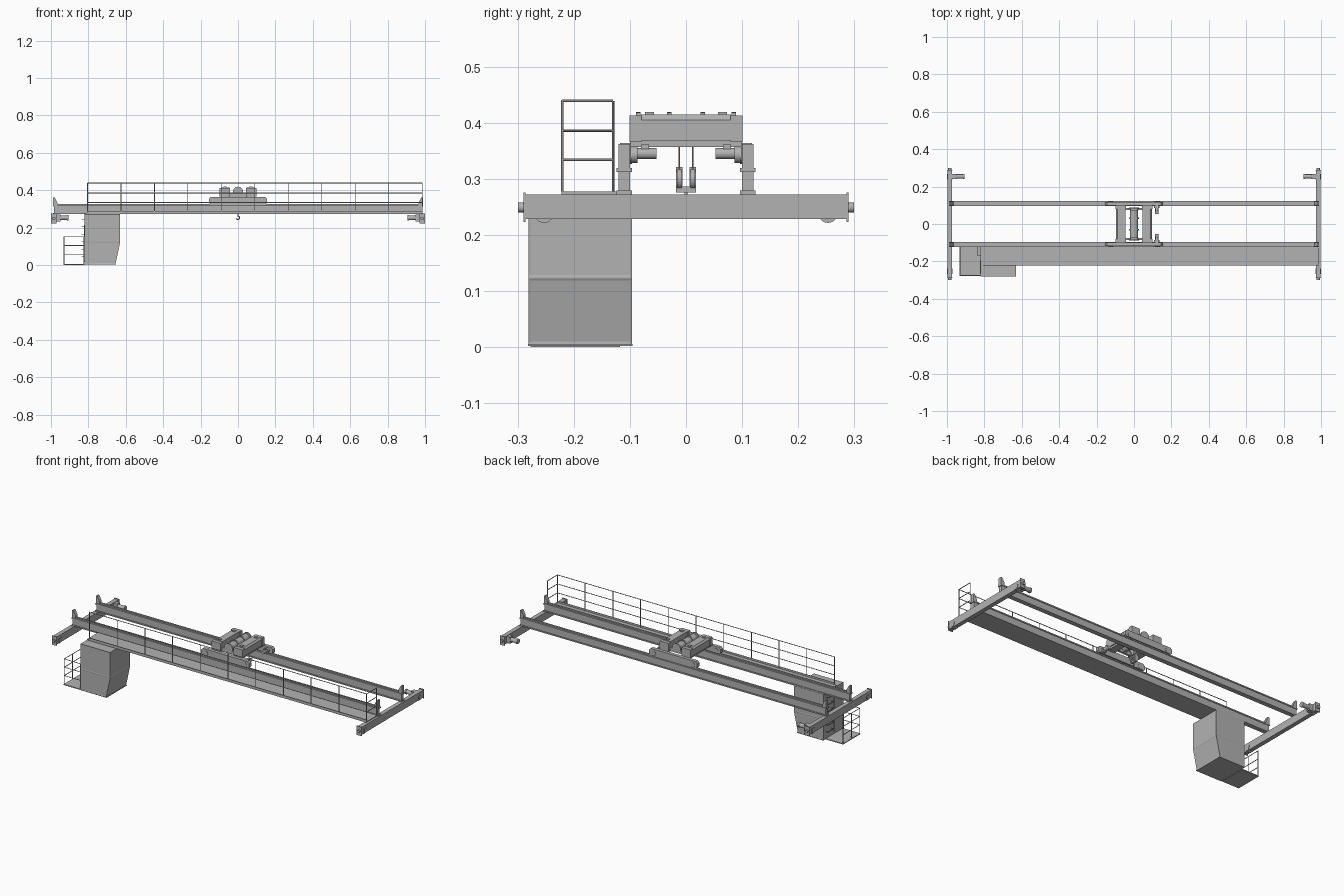
import bpy, bmesh, math
from mathutils import Vector

if "Cube" in bpy.data.objects:
    bpy.data.objects.remove(bpy.data.objects["Cube"])

grey = bpy.data.materials.new("steel_grey")
grey.diffuse_color = (0.45, 0.45, 0.45, 1)
grey.use_nodes = True
grey.node_tree.nodes["Principled BSDF"].inputs["Base Color"].default_value = grey.diffuse_color


def finish(name, bm, smooth=False):
    bmesh.ops.recalc_face_normals(bm, faces=bm.faces[:])
    mesh = bpy.data.meshes.new(name)
    bm.to_mesh(mesh)
    bm.free()
    mesh.materials.append(grey)
    ob = bpy.data.objects.new(name, mesh)
    bpy.context.collection.objects.link(ob)
    if smooth:
        bpy.ops.object.select_all(action='DESELECT')
        ob.select_set(True)
        bpy.context.view_layer.objects.active = ob
        bpy.ops.object.shade_smooth_by_angle(angle=math.radians(35))
    return ob


def add_box(bm, x0, x1, y0, y1, z0, z1):
    vs = bmesh.ops.create_cube(bm, size=1)["verts"]
    for v in vs:
        v.co = Vector(((x0 + x1) / 2 + v.co.x * (x1 - x0),
                       (y0 + y1) / 2 + v.co.y * (y1 - y0),
                       (z0 + z1) / 2 + v.co.z * (z1 - z0)))


def box(name, *limits):
    bm = bmesh.new()
    add_box(bm, *limits)
    return finish(name, bm)


def add_rod(bm, a, b, r, sides=6, r2=None):
    a, b = Vector(a), Vector(b)
    vs = bmesh.ops.create_cone(bm, cap_ends=True, segments=sides, radius1=r,
                               radius2=r if r2 is None else r2, depth=(b - a).length)["verts"]
    turn = (b - a).to_track_quat('Z', 'Y')
    for v in vs:
        v.co = turn @ v.co + (a + b) / 2


def rod(name, a, b, r, sides=16):
    bm = bmesh.new()
    add_rod(bm, a, b, r, sides)
    return finish(name, bm, True)


def prism(name, pts, lo, hi, axis='Y'):
    """Extrude a profile: (x, z) points along Y, or (y, z) points along X."""
    def at(p, d):
        return (p[0], d, p[1]) if axis == 'Y' else (d, p[0], p[1])
    bm = bmesh.new()
    a = [bm.verts.new(at(p, lo)) for p in pts]
    b = [bm.verts.new(at(p, hi)) for p in pts]
    bm.faces.new(a)
    bm.faces.new(b[::-1])
    for i in range(len(pts)):
        j = (i + 1) % len(pts)
        bm.faces.new((a[i], a[j], b[j], b[i]))
    return finish(name, bm)


def rails(name, pairs, r):
    bm = bmesh.new()
    for a, b in pairs:
        add_rod(bm, a, b, r)
    return finish(name, bm)


# Bridge girders with flanges, crane rail and end stops
for s, side in ((-1, "front"), (1, "rear")):
    y = s * 0.11
    bm = bmesh.new()
    add_box(bm, -0.99, 0.99, y - 0.0135, y + 0.0135, 0.272, 0.279)
    add_box(bm, -0.985, 0.985, y - 0.010, y + 0.010, 0.279, 0.312)
    add_box(bm, -0.99, 0.99, y - 0.0135, y + 0.0135, 0.312, 0.319)
    add_box(bm, -0.975, 0.975, y - 0.004, y + 0.004, 0.319, 0.326)
    finish(side + "_girder", bm)
    for e in (-1, 1):
        prism(side + "_end_stop", [(e * x, z) for x, z in
              ((0.988, 0.319), (0.988, 0.362), (0.980, 0.362), (0.966, 0.335), (0.966, 0.319))],
              y - 0.010, y + 0.010)

# End carriages with wheels, guards, buffers and travel motors
for e in (-1, 1):
    x = e * 0.985
    box("end_carriage", x - 0.0125, x + 0.0125, -0.289, 0.289, 0.228, 0.272)
    for s in (-1, 1):
        y = s * 0.253
        box("end_plate", x - 0.015, x + 0.015, s * 0.288 - 0.002, s * 0.288 + 0.002, 0.223, 0.276)
        rod("buffer", (x, s * 0.289, 0.249), (x, s * 0.299, 0.249), 0.009)
        rod("travel_wheel", (x - 0.008, y, 0.239), (x + 0.008, y, 0.239), 0.0175, 24)
        prism("wheel_cover", [(y - 0.014, 0.254), (y + 0.014, 0.254),
              (y + 0.008, 0.229), (y - 0.008, 0.229)], x - 0.015, x + 0.015, 'X')
    box("travel_gearbox", *sorted((e * 0.972, e * 0.950)), 0.241, 0.267, 0.232, 0.270)
    rod("travel_motor", (e * 0.950, 0.254, 0.252), (e * 0.912, 0.254, 0.252), 0.012)
    rod("motor_cap", (e * 0.915, 0.254, 0.252), (e * 0.905, 0.254, 0.252), 0.0145)

# Walkway deck along the front girder
box("walkway_deck", -0.82, 0.985, -0.222, -0.122, 0.272, 0.277)
box("toe_board", -0.805, 0.985, -0.222, -0.220, 0.277, 0.288)

# Walkway railing with one closed end
yr, x0, x1 = -0.2205, -0.805, 0.985
parts = [((x0 + (x1 - x0) * i / 10, yr, 0.277), (x0 + (x1 - x0) * i / 10, yr, 0.439)) for i in range(11)]
parts.append(((x1, -0.13, 0.277), (x1, -0.13, 0.439)))
for z in (0.334, 0.386, 0.439):
    parts += [((x0, yr, z), (x1, yr, z)), ((x1, yr, z), (x1, -0.13, z))]
rails("walkway_railing", parts, 0.0022)

# Operator cabin with sloped lower front and inset panels
cabin = prism("cabin", [(-0.82, 0.006), (-0.655, 0.006), (-0.63, 0.122), (-0.63, 0.272), (-0.82, 0.272)],
              -0.281, -0.096)
bm = bmesh.new()
bm.from_mesh(cabin.data)
bmesh.ops.bisect_plane(bm, geom=bm.verts[:] + bm.edges[:] + bm.faces[:],
                       plane_co=(0, 0, 0.125), plane_no=(0, 0, 1))
panels = [f for f in bm.faces if abs(f.normal.z) < 0.5 and f.normal.x > -0.5 and f.calc_area() > 0.005]
bmesh.ops.inset_individual(bm, faces=panels, thickness=0.005, depth=-0.001)
bm.to_mesh(cabin.data)
bm.free()
box("cabin_floor", -0.82, -0.652, -0.282, -0.095, 0.002, 0.006)
box("cabin_door", -0.823, -0.82, -0.265, -0.195, 0.015, 0.215)

# Access platform, its railing and the ladder
box("access_platform", -0.932, -0.82, -0.277, -0.118, 0.0, 0.005)
parts = [((-0.93, y, 0.005), (-0.93, y, 0.152)) for y in (-0.275, -0.198, -0.12)]
parts += [((-0.825, -0.275, 0.005), (-0.825, -0.275, 0.152))]
for z in (0.055, 0.104, 0.152):
    parts += [((-0.93, -0.275, z), (-0.93, -0.12, z)), ((-0.93, -0.275, z), (-0.825, -0.275, z))]
rails("platform_railing", parts, 0.002)
parts = []
for i in range(6):
    z = 0.045 + i * 0.04
    parts += [((-0.835, -0.17, z), (-0.835, -0.12, z)), ((-0.835, -0.17, z), (-0.82, -0.17, z)),
              ((-0.835, -0.12, z), (-0.82, -0.12, z))]
rails("ladder_rungs", parts, 0.0018)

# Trolley side beams, wheels and drive motors
for s in (-1, 1):
    y = s * 0.108
    prism("trolley_side_beam", [(-0.155, 0.334), (-0.148, 0.326), (0.148, 0.326), (0.155, 0.334),
          (0.155, 0.354), (0.145, 0.364), (-0.145, 0.364), (-0.155, 0.354)], y - 0.010, y + 0.010)
    for x in (-0.125, 0.125):
        rod("trolley_wheel", (x, y - 0.012, 0.340), (x, y + 0.012, 0.340), 0.014, 20)
    rod("trolley_gearbox", (0.122, s * 0.100, 0.343), (0.122, s * 0.086, 0.343), 0.015)
    rod("trolley_motor", (0.122, s * 0.088, 0.345), (0.122, s * 0.053, 0.345), 0.010)
    box("motor_terminal_box", 0.116, 0.128, s * 0.073 - 0.007, s * 0.073 + 0.007, 0.352, 0.361)

# Trolley cross beams and machinery housings
for s in (-1, 1):
    box("trolley_cross_beam", s * 0.07 - 0.022, s * 0.07 + 0.022, -0.1, 0.1, 0.357, 0.368)
    prism("hoist_housing", [(s * x, z) for x, z in
          ((0.045, 0.368), (0.097, 0.368), (0.097, 0.405), (0.088, 0.415), (0.045, 0.415))], -0.08, 0.08)
    for e in (-1, 1):
        box("housing_end", s * 0.071 - 0.028, s * 0.071 + 0.028, e * 0.09 - 0.011, e * 0.09 + 0.011,
            0.366, 0.413)
        box("housing_lug", s * 0.07 - 0.008, s * 0.07 + 0.008, e * 0.065 - 0.008, e * 0.065 + 0.008,
            0.414, 0.419)

# Rope drum between the housings
rod("rope_drum", (0, -0.075, 0.392), (0, 0.075, 0.392), 0.022, 24)
for y in (-0.085, -0.03, 0.03, 0.085):
    rod("drum_flange", (0, y - 0.004, 0.392), (0, y + 0.004, 0.392), 0.027, 24)
for y in (-0.08, 0.08):
    box("drum_support", -0.045, 0.045, y - 0.006, y + 0.006, 0.364, 0.385)

# Hoist ropes and lower sheave block
rails("hoist_ropes", [((x, y, 0.318), (x, y, 0.385)) for x in (-0.012, 0.012) for y in (-0.012, 0.012)], 0.001)
for y in (-0.012, 0.012):
    rod("hook_sheave", (0, y - 0.004, 0.300), (0, y + 0.004, 0.300), 0.019, 20)
    box("sheave_guard", -0.009, 0.009, y - 0.0055, y + 0.0055, 0.282, 0.321)
box("hook_crosshead", -0.007, 0.007, -0.018, 0.018, 0.276, 0.286)

# Hook bent from a curve
curve = bpy.data.curves.new("hook", 'CURVE')
curve.dimensions = '3D'
curve.bevel_depth = 0.003
curve.bevel_resolution = 2
curve.use_fill_caps = True
pts = [(0, 0.280), (0, 0.262)] + [(0.009 * math.sin(math.radians(a)), 0.252 + 0.009 * math.cos(math.radians(a)))
                                  for a in range(20, 261, 30)]
line = curve.splines.new('POLY')
line.points.add(len(pts) - 1)
for p, (x, z) in zip(line.points, pts):
    p.co = (x, 0, z, 1)
curve.materials.append(grey)
bpy.context.collection.objects.link(bpy.data.objects.new("hook", curve))
